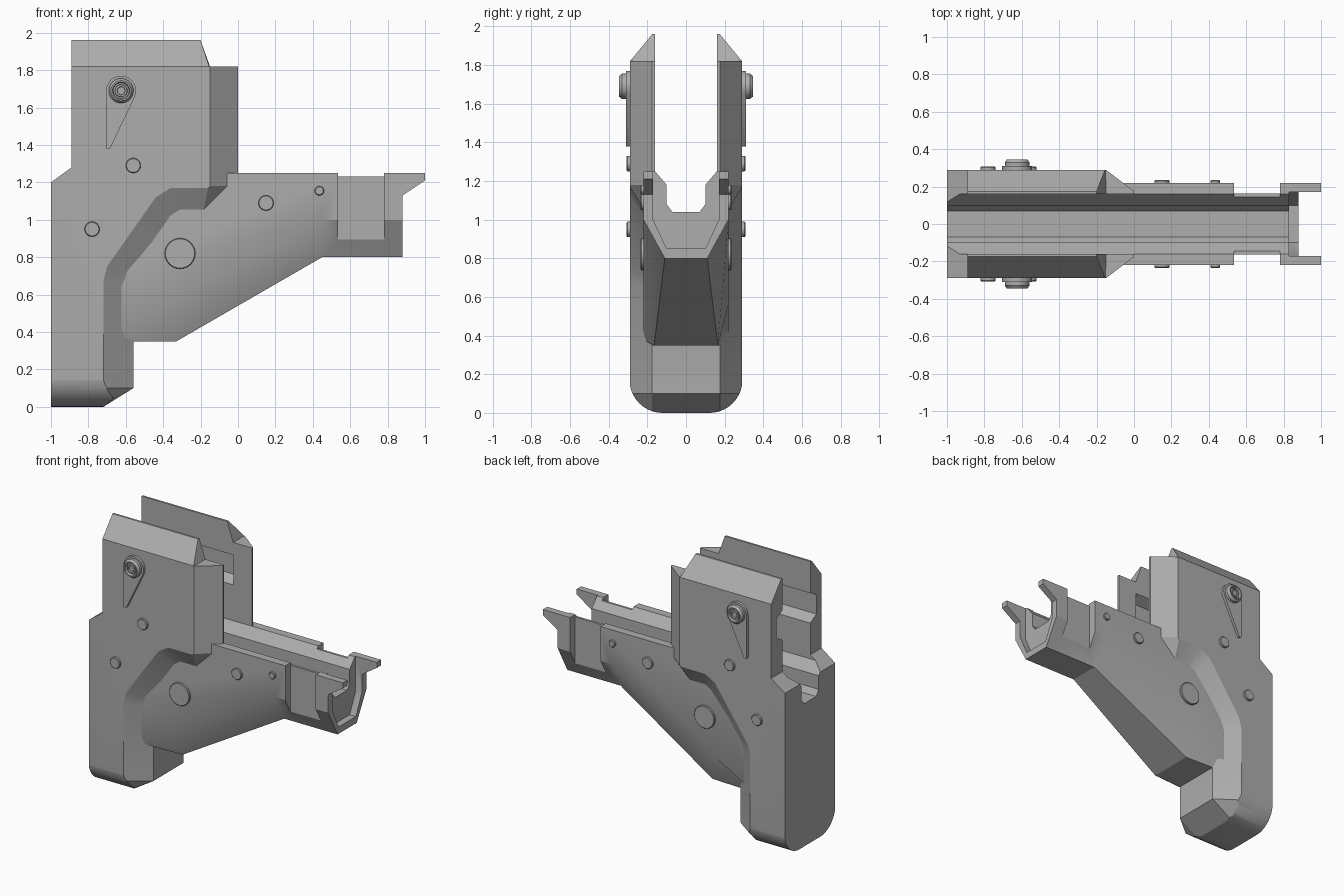
import bpy, bmesh, math

cube = bpy.data.objects.get("Cube")
if cube:
    bpy.data.objects.remove(cube, do_unlink=True)

GREY = (0.42, 0.42, 0.42, 1)
mat = bpy.data.materials.new("plain grey")
mat.use_nodes = True
mat.diffuse_color = GREY
mat.node_tree.nodes["Principled BSDF"].inputs["Base Color"].default_value = GREY


def loft(name, rings):
    """Skin a list of equal-length closed rings and cap both ends."""
    bm = bmesh.new()
    rows = [[bm.verts.new(p) for p in ring] for ring in rings]
    n = len(rows[0])
    for a, b in zip(rows, rows[1:]):
        for i in range(n):
            j = (i + 1) % n
            bm.faces.new((a[i], a[j], b[j], b[i]))
    bm.faces.new(rows[0][::-1])
    bm.faces.new(rows[-1])
    bmesh.ops.remove_doubles(bm, verts=bm.verts, dist=0.0005)
    bmesh.ops.recalc_face_normals(bm, faces=bm.faces)
    mesh = bpy.data.meshes.new(name)
    bm.to_mesh(mesh)
    bm.free()
    mesh.materials.append(mat)
    ob = bpy.data.objects.new(name, mesh)
    bpy.context.collection.objects.link(ob)
    return ob


def bar(name, section, x0, x1):
    """Extrude a (y, z) section along x."""
    return loft(name, [[(x, y, z) for y, z in section] for x in (x0, x1)])


def mirrored(half):
    """Close a right-hand (y, z) half section with its mirror image."""
    return half + [(-y, z) for y, z in reversed(half)]


def activate(ob):
    bpy.ops.object.select_all(action='DESELECT')
    ob.select_set(True)
    bpy.context.view_layer.objects.active = ob


def boolean(ob, cutter, operation='DIFFERENCE'):
    mod = ob.modifiers.new("cut", 'BOOLEAN')
    mod.object = cutter
    mod.operation = operation
    mod.solver = 'EXACT'
    activate(ob)
    bpy.ops.object.modifier_apply(modifier=mod.name)
    bpy.data.objects.remove(cutter, do_unlink=True)


def finish(ob, mirror=False):
    activate(ob)
    if mirror:
        mod = ob.modifiers.new("both sides", 'MIRROR')
        mod.use_axis = (False, True, False)
        mod.use_bisect_axis = (False, False, False)
        bpy.ops.object.modifier_apply(modifier=mod.name)
    bpy.ops.object.shade_smooth_by_angle(angle=math.radians(28))


def channel():
    """Open trough running the whole length."""
    half = [(0.07, 1.04), (0.1, 1.08), (0.1, 1.18), (0.16, 1.25), (0.16, 2.2)]
    return bar("channel_cutter", mirrored(half), -1.2, 1.2)


# Rear body: each entry pairs the side outline with the wider core outline
rear = [
    ((-1, 0), (-1, 0)), ((-0.75, 0), (-0.72, 0)), ((-0.72, 0.1), (-0.56, 0.1)),
    ((-0.72, 0.67), (-0.56, 0.63)), ((-0.70, 0.75), (-0.53, 0.7)),
    ((-0.44, 1.12), (-0.31, 0.96)), ((-0.36, 1.17), (-0.28, 0.98)),
    ((-0.16, 1.17), (-0.2, 0.98)), ((-0.15, 1.18), (0, 1.18)),
    ((-0.15, 1.82), (0, 1.82)), ((-0.152, 1.82), (-0.15, 1.82)),
    ((-0.155, 1.82), (-0.2, 1.96)), ((-0.89, 1.82), (-0.89, 1.96)),
    ((-0.89, 1.28), (-0.89, 1.28)), ((-1, 1.2), (-1, 1.2)),
]
side = [p[0] for p in rear]
core = [p[1] for p in rear]
layers = [(-0.29, side), (-0.175, core), (0.175, core), (0.29, side)]
rear_body = loft("rear_body", [[(x, y, z) for x, z in pts] for y, pts in layers])

# Rounded underside
R, W = 0.17, 0.292
arc = [(W - R + R * math.sin(a), R - R * math.cos(a))
       for a in (math.pi / 2 * i / 10 for i in range(11))]
boolean(rear_body, bar("round_cutter", mirrored(arc + [(W, 2.2)]), -1.2, 0.2), 'INTERSECT')
boolean(rear_body, channel())

# Guide grooves on the inner walls
groove = mirrored([(0.14, 1.5), (0.23, 1.55), (0.23, 1.69), (0.14, 1.74)])
boolean(rear_body, bar("groove_cutter", groove, -1.1, -0.15))
finish(rear_body)

# Front body: side point, then lower or inner point with its half width
fore = [
    (-0.7, 0.375, -0.7, 0.35, 0.18), (-0.36, 0.56, -0.33, 0.35, 0.165),
    (0.45, 1.0, 0.45, 0.8, 0.11), (0.88, 1.0, 0.88, 0.8, 0.11),
    (0.88, 1.13, 0.88, 1.13, 0.18), (1, 1.21, 1, 1.21, 0.18),
    (1, 1.25, 1, 1.25, 0.18), (-0.2, 1.25, -0.2, 1.25, 0.18),
    (-0.4, 1.1, -0.4, 1.1, 0.18), (-0.7, 0.7, -0.7, 0.7, 0.18),
]
outer = [[(p[0], s * 0.22, p[1]) for p in fore] for s in (-1, 1)]
inner = [[(p[2], s * p[4], p[3]) for p in fore] for s in (-1, 1)]
front_body = loft("front_body", [outer[0], inner[0], inner[1], outer[1]])
boolean(front_body, channel())

# Open mouth between the two prongs
mouth = mirrored([(0.1, 0.85), (0.17, 1.0), (0.17, 1.5)])
boolean(front_body, bar("mouth_cutter", mouth, 0.83, 1.2))

# Side recesses and the lowered rim above them
for s in (-1, 1):
    pocket = [(s * 0.162, 0.87), (s * 0.4, 0.87), (s * 0.4, 1.4), (s * 0.162, 1.4)]
    boolean(front_body, bar("pocket_cutter", pocket, 0.535, 0.78))
rim = mirrored([(0.4, 1.232), (0.4, 1.4)])
boolean(front_body, bar("rim_cutter", rim, 0.535, 0.78))
finish(front_body)


def turned(name, x, z, profile, sides=32):
    """Lathe (radius, y) points around a y axis, repeated on both sides."""
    angles = [2 * math.pi * i / sides for i in range(sides)]
    rings = [[(x + r * math.cos(a), y, z + r * math.sin(a)) for a in angles]
             for r, y in profile]
    finish(loft(name, rings), mirror=True)


# Pins
pins = [
    ("upper_rear_pin", -0.56, 1.29, 0.04, 0.307), ("lower_rear_pin", -0.78, 0.95, 0.04, 0.307),
    ("large_pin", -0.31, 0.82, 0.082, 0.235), ("middle_pin", 0.15, 1.09, 0.041, 0.235),
    ("small_pin", 0.435, 1.155, 0.025, 0.235),
]
for name, x, z, r, y in pins:
    turned(name, x, z, [(r, 0.2), (r, y - 0.004), (r - 0.004, y)])

# Lever plate and its pivot knob
LX, LZ = -0.625, 1.69
drop = [(LX + 0.08 * math.cos(a), LZ + 0.08 * math.sin(a))
        for a in (math.radians(-25 + 205 * i / 20) for i in range(21))]
drop += [(-0.705, 1.385), (-0.7, 1.378), (-0.69, 1.378), (-0.682, 1.385)]
lever = loft("lever_plate", [[(x, y, z) for x, z in drop] for y in (0.25, 0.31)])
finish(lever, mirror=True)
turned("lever_knob", LX, LZ, [
    (0.066, 0.3), (0.066, 0.33), (0.054, 0.346), (0.046, 0.346),
    (0.042, 0.325), (0.034, 0.325), (0.032, 0.34), (0.022, 0.34), (0.02, 0.33)])
